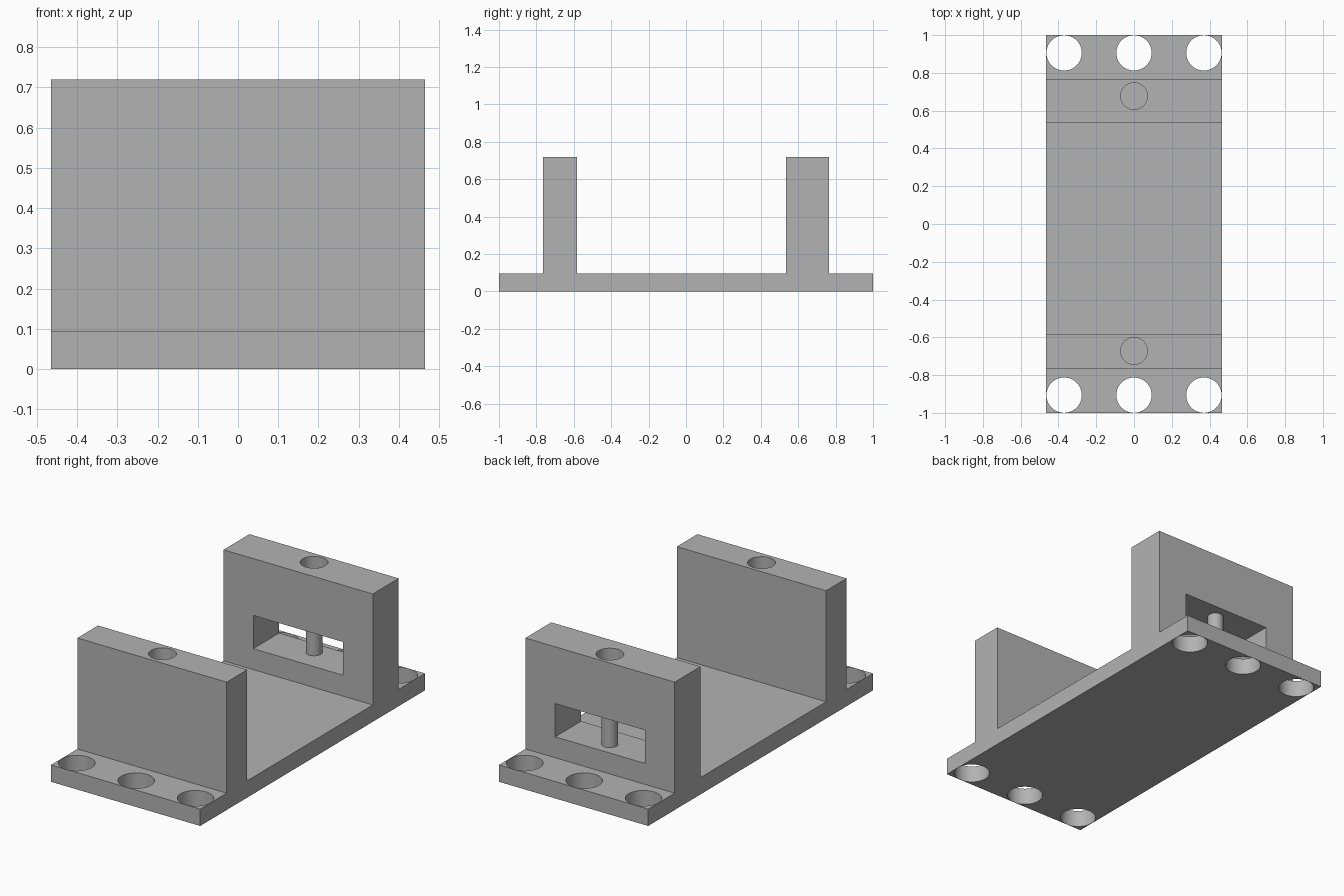
import bpy
import bmesh
import math

default = bpy.data.objects.get("Cube")
if default:
    bpy.data.objects.remove(default, do_unlink=True)

HALF_WIDTH = 0.465
BASE_TOP = 0.095
WALL_TOP = 0.72
WINDOW_BOTTOM, WINDOW_TOP = 0.213, 0.40
FRONT_HOLE_Y, BACK_HOLE_Y = -0.672, 0.677

grey = bpy.data.materials.new("plain_grey")
grey.use_nodes = True
colour = (0.45, 0.45, 0.45, 1)
grey.diffuse_color = colour
grey.node_tree.nodes["Principled BSDF"].inputs["Base Color"].default_value = colour


def cylinder(name, x, y, bottom, top, radius):
    bpy.ops.mesh.primitive_cylinder_add(
        vertices=64, radius=radius, depth=top - bottom,
        location=(x, y, (bottom + top) / 2))
    obj = bpy.context.object
    obj.name = name
    return obj


def smooth(obj):
    bpy.ops.object.select_all(action="DESELECT")
    obj.select_set(True)
    bpy.context.view_layer.objects.active = obj
    bpy.ops.object.shade_smooth_by_angle(angle=math.radians(30))


def cut(obj, cutter):
    mod = obj.modifiers.new("cut", "BOOLEAN")
    mod.operation = "DIFFERENCE"
    mod.solver = "EXACT"
    mod.object = cutter
    bpy.context.view_layer.objects.active = obj
    bpy.ops.object.modifier_apply(modifier=mod.name)
    bpy.data.objects.remove(cutter, do_unlink=True)


# Bracket body: side profile (y, z) extruded across the width
profile = [(-1, 0), (1, 0), (1, BASE_TOP), (0.765, BASE_TOP),
           (0.765, WALL_TOP), (0.535, WALL_TOP), (0.535, BASE_TOP),
           (-0.582, BASE_TOP), (-0.582, WALL_TOP), (-0.765, WALL_TOP),
           (-0.765, BASE_TOP), (-1, BASE_TOP)]
bm = bmesh.new()
side = bm.faces.new([bm.verts.new((-HALF_WIDTH, y, z)) for y, z in profile])
extruded = bmesh.ops.extrude_face_region(bm, geom=[side], use_keep_orig=True)
moved = [v for v in extruded["geom"] if isinstance(v, bmesh.types.BMVert)]
bmesh.ops.translate(bm, verts=moved, vec=(2 * HALF_WIDTH, 0, 0))
bmesh.ops.recalc_face_normals(bm, faces=bm.faces)
mesh = bpy.data.meshes.new("bracket_body")
bm.to_mesh(mesh)
bm.free()
body = bpy.data.objects.new("bracket_body", mesh)
bpy.context.collection.objects.link(body)
body.data.materials.append(grey)

# Mounting holes through both flanges
for y in (-0.906, 0.906):
    for x in (-0.37, 0, 0.37):
        cut(body, cylinder("hole_cutter", x, y, -0.1, 0.2, 0.0935))

# Blind holes in the wall tops
for y in (FRONT_HOLE_Y, BACK_HOLE_Y):
    cut(body, cylinder("hole_cutter", 0, y, 0.48, 0.8, 0.071))

# Window through the back wall
bpy.ops.mesh.primitive_cube_add(
    size=1, location=(0, 0.65, (WINDOW_BOTTOM + WINDOW_TOP) / 2))
window = bpy.context.object
window.name = "window_cutter"
window.scale = (0.558, 0.5, WINDOW_TOP - WINDOW_BOTTOM)
bpy.context.view_layer.update()
cut(body, window)
smooth(body)

# Upright pin standing in the window
pin = cylinder("window_pin", 0, BACK_HOLE_Y, WINDOW_BOTTOM, WINDOW_TOP, 0.0425)
pin.data.materials.append(grey)
smooth(pin)
